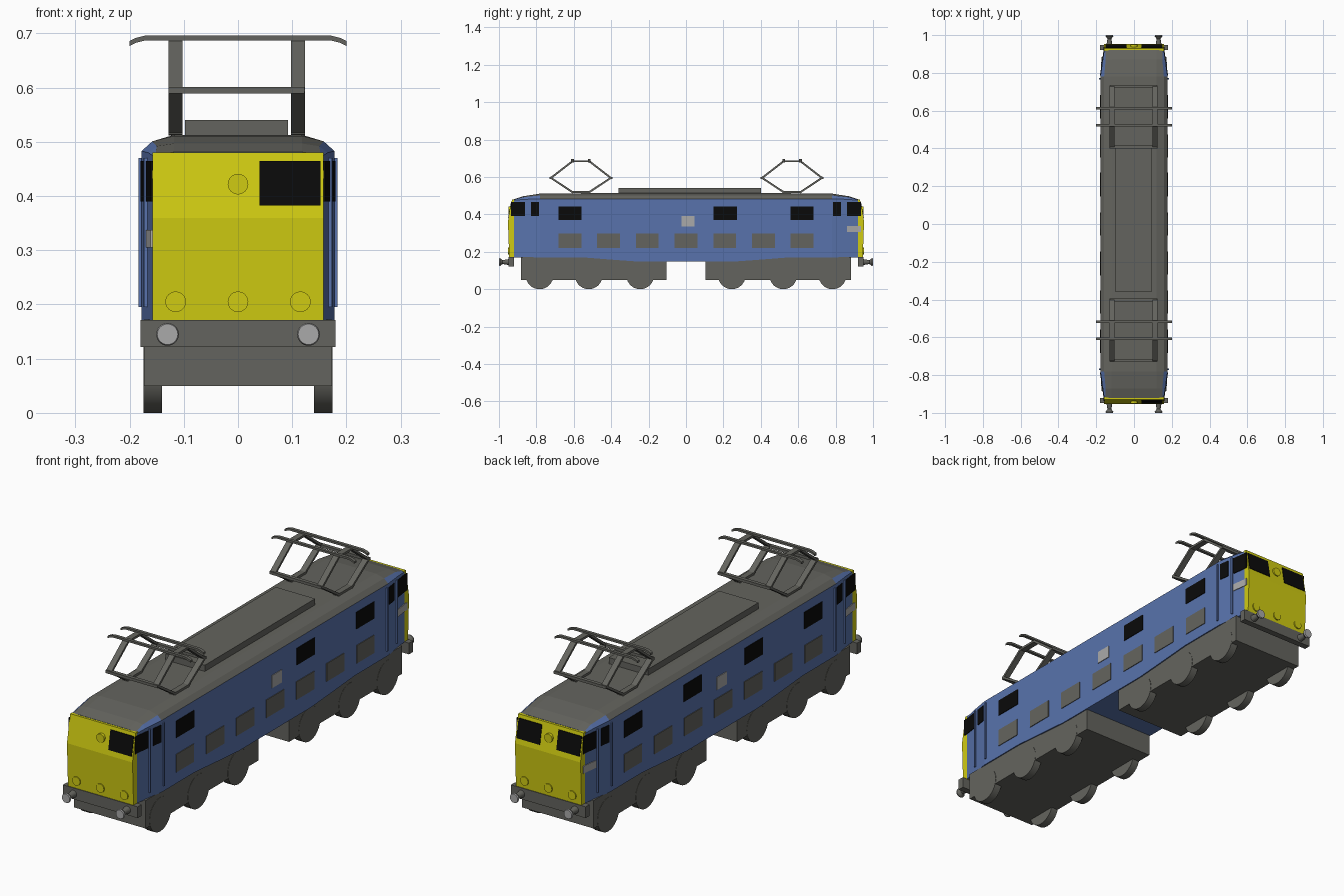
import bpy, bmesh, math
from mathutils import Vector, Matrix

if "Cube" in bpy.data.objects:
    bpy.data.objects.remove(bpy.data.objects["Cube"])


def material(name, rgb):
    m = bpy.data.materials.new(name)
    m.diffuse_color = (*rgb, 1)
    m.use_nodes = True
    m.node_tree.nodes["Principled BSDF"].inputs["Base Color"].default_value = m.diffuse_color
    return m


GREY = material("dark grey", (0.127, 0.127, 0.112))
BLUE = material("body blue", (0.098, 0.171, 0.413))
YELLOW = material("warning yellow", (0.63, 0.60, 0.006))
BLACK = material("window black", (0.003, 0.003, 0.003))
LIGHT = material("light grey", (0.40, 0.40, 0.40))


def finish(name, bm, *mats):
    bmesh.ops.recalc_face_normals(bm, faces=bm.faces)
    me = bpy.data.meshes.new(name)
    bm.to_mesh(me)
    bm.free()
    for m in mats:
        me.materials.append(m)
    ob = bpy.data.objects.new(name, me)
    bpy.context.collection.objects.link(ob)
    return ob


def slab(name, pts, off, mat):
    """Polygon pushed out by a vector into a solid."""
    bm = bmesh.new()
    off = Vector(off)
    a = [bm.verts.new(p) for p in pts]
    b = [bm.verts.new(Vector(p) + off) for p in pts]
    bm.faces.new(a)
    bm.faces.new(b)
    for i in range(len(a)):
        j = (i + 1) % len(a)
        bm.faces.new((a[i], a[j], b[j], b[i]))
    return finish(name, bm, mat)


def box(name, x, y, z, mat):
    pts = [(x[0], y[0], z[0]), (x[1], y[0], z[0]), (x[1], y[1], z[0]), (x[0], y[1], z[0])]
    return slab(name, pts, (0, 0, z[1] - z[0]), mat)


def cylinder(name, centre, r1, r2, depth, axis, mat, sides=24):
    bm = bmesh.new()
    rot = Vector((0, 0, 1)).rotation_difference(Vector(axis)).to_matrix().to_4x4()
    bmesh.ops.create_cone(bm, cap_ends=True, segments=sides, radius1=r1, radius2=r2,
                          depth=depth, matrix=Matrix.Translation(centre) @ rot)
    ob = finish(name, bm, mat)
    for p in ob.data.polygons:
        p.use_smooth = len(p.vertices) == 4
    ob.data.set_sharp_from_angle(angle=math.radians(35))
    return ob


def strut(name, x0, x1, a, b, t, mat):
    """Flat bar between two (y, z) points, spanning x0 to x1."""
    a, b = Vector(a), Vector(b)
    d = (b - a).normalized() * t / 2
    n = Vector((-d.y, d.x))
    prof = [a - d + n, b + d + n, b + d - n, a - d - n]
    return slab(name, [(x0, p.x, p.y) for p in prof], (x1 - x0, 0, 0), mat)


def wall_x(y):
    """Half width of the body, tapering at the cabs."""
    y = min(abs(y), 0.92)
    return 0.178 if y < 0.78 else 0.178 - (y - 0.78) / 7


def side_plate(name, side, ys, z0, z1, mat, t=0.003):
    for y0, y1 in zip(ys, ys[1:]):
        p = [(side * (wall_x(y) - 0.001), y, z) for y, z in ((y0, z0), (y1, z0), (y1, z1), (y0, z1))]
        slab(name, p, (side * (t + 0.001), 0, 0), mat)


# Body shell: lofted rings (y, floor, eave, shoulder half width, shoulder z, top z)
half = [(0.92, 0.17, 0.475, 0.152, 0.479, 0.481), (0.87, 0.17, 0.480, 0.150, 0.492, 0.497),
        (0.78, 0.17, 0.483, 0.158, 0.501, 0.511), (0.55, 0.17, 0.483, 0.158, 0.501, 0.513),
        (0.40, 0.158, 0.483, 0.158, 0.501, 0.513), (0.25, 0.147, 0.483, 0.158, 0.501, 0.513)]
rings = [(-r[0],) + r[1:] for r in half] + half[::-1]
bm = bmesh.new()
loops = []
for y, zb, ze, sw, sz, zt in rings:
    w = wall_x(y)
    right = [(w, zb), (w, ze), (sw, sz), (0.118, zt)]
    prof = right + [(-x, z) for x, z in reversed(right)]
    loops.append([bm.verts.new((x, y, z)) for x, z in prof])
for k in range(len(loops) - 1):
    A, B = loops[k], loops[k + 1]
    cab = k < 2 or k > len(loops) - 4
    for i in range(8):
        j = (i + 1) % 8
        f = bm.faces.new((A[i], A[j], B[j], B[i]))
        f.material_index = 1 if i in (2, 3, 4) or (i in (1, 5) and not cab) else 0
bm.faces.new(loops[0])
bm.faces.new(loops[-1])
finish("body_shell", bm, BLUE, GREY)

# Roof hatch
box("roof_hatch", (-0.098, 0.092), (-0.36, 0.40), (0.505, 0.54), GREY)


def face_y(z):
    return 0.952 - (z - 0.36) * 0.022 / 0.12


for e in (-1, 1):
    # Yellow cab front
    nose = [(0.915, 0.17), (0.945, 0.17), (0.952, 0.36), (0.930, 0.48), (0.915, 0.48)]
    slab("cab_front", [(-0.158, e * y, z) for y, z in nose], (0.316, 0, 0), YELLOW)
    # Windscreens: the front end has only one
    for s in ((1,) if e < 0 else (-1, 1)):
        pts = [(s * x, e * (face_y(z) - 0.001), z)
               for x, z in ((0.04, 0.383), (0.152, 0.383), (0.152, 0.465), (0.04, 0.465))]
        slab("windscreen", pts, (0, e * 0.004, 0), BLACK)
    # Lamps
    cylinder("upper_lamp", (0, e * 0.938, 0.422), 0.019, 0.019, 0.022, (0, e, 0), YELLOW)
    for x in (-0.115, 0, 0.115):
        cylinder("lower_lamp", (x, e * 0.944, 0.205), 0.019, 0.019, 0.014, (0, e, 0), YELLOW)
    # Buffer beam and buffers
    box("buffer_beam", (-0.18, 0.18), sorted((e * 0.92, e * 0.948)), (0.122, 0.171), GREY)
    for x in (-0.13, 0.13):
        cylinder("buffer_neck", (x, e * 0.965, 0.145), 0.016, 0.010, 0.036, (0, e, 0), GREY)
        cylinder("buffer_flare", (x, e * 0.987, 0.145), 0.010, 0.021, 0.014, (0, e, 0), GREY)
        cylinder("buffer_head", (x, e * 0.997, 0.145), 0.021, 0.019, 0.006, (0, e, 0), LIGHT)
    # Bogie frame and wheels
    box("bogie_frame", (-0.173, 0.173), sorted((e * 0.105, e * 0.883)), (0.05, 0.172), GREY)
    for y in (0.245, 0.52, 0.783):
        for s in (-1, 1):
            cylinder("wheel", (s * 0.157, e * y, 0.074), 0.074, 0.074, 0.034, (1, 0, 0), GREY, 32)
    # Cab side windows and door handrails
    for s in (-1, 1):
        side_plate("cab_side_window", s, [e * 0.86, e * 0.92, e * 0.936], 0.39, 0.465, BLACK)
        side_plate("door_window", s, [e * 0.785, e * 0.83], 0.39, 0.465, BLACK)
        for y in (0.765, 0.848):
            side_plate("handrail", s, [e * y, e * (y + 0.007)], 0.195, 0.47, BLUE, 0.006)
        if (s, e) != (1, -1):
            side_plate("cab_panel", s, [e * 0.86, e * 0.92, e * 0.936], 0.305, 0.337, LIGHT)

# Side grilles, windows and panels
for s in (-1, 1):
    for k in range(-3, 4):
        c = k * 0.207
        side_plate("side_grille", s, [c - 0.061, c + 0.061], 0.22, 0.298, GREY)
    for c in (-0.62, 0.21, 0.62) + ((-0.21,) if s < 0 else ()):
        side_plate("side_window", s, [c - 0.062, c + 0.062], 0.37, 0.443, BLACK)
    side_plate("side_panel", s, [-0.023, 0.045], 0.335, 0.39, LIGHT)

# Pantographs
for cy in (-0.562, 0.567):
    outline = [(-0.045, 0.519), (-0.16, 0.595), (-0.045, 0.684),
               (0.045, 0.684), (0.16, 0.595), (0.045, 0.519)]
    outline = [(cy + y, z) for y, z in outline]
    for x in (-0.1155, 0.1105):
        for i in range(6):
            strut("pantograph_arm", x - 0.013, x + 0.013, outline[i], outline[(i + 1) % 6], 0.010, GREY)
    for y in (-0.16, 0.16):
        strut("pantograph_elbow_bar", -0.128, 0.123, (cy + y - 0.002, 0.595), (cy + y + 0.002, 0.595), 0.012, GREY)
    for y in (-0.045, 0.045):
        # Collector strip with drooping ends
        top = [(-0.20, 0.686), (-0.188, 0.692), (-0.172, 0.696)]
        top += [(-x, z) for x, z in reversed(top)]
        prof = top + [(x, z - 0.009) for x, z in reversed(top)]
        slab("collector_strip", [(x, cy + y - 0.007, z) for x, z in prof], (0, 0.014, 0), GREY)
